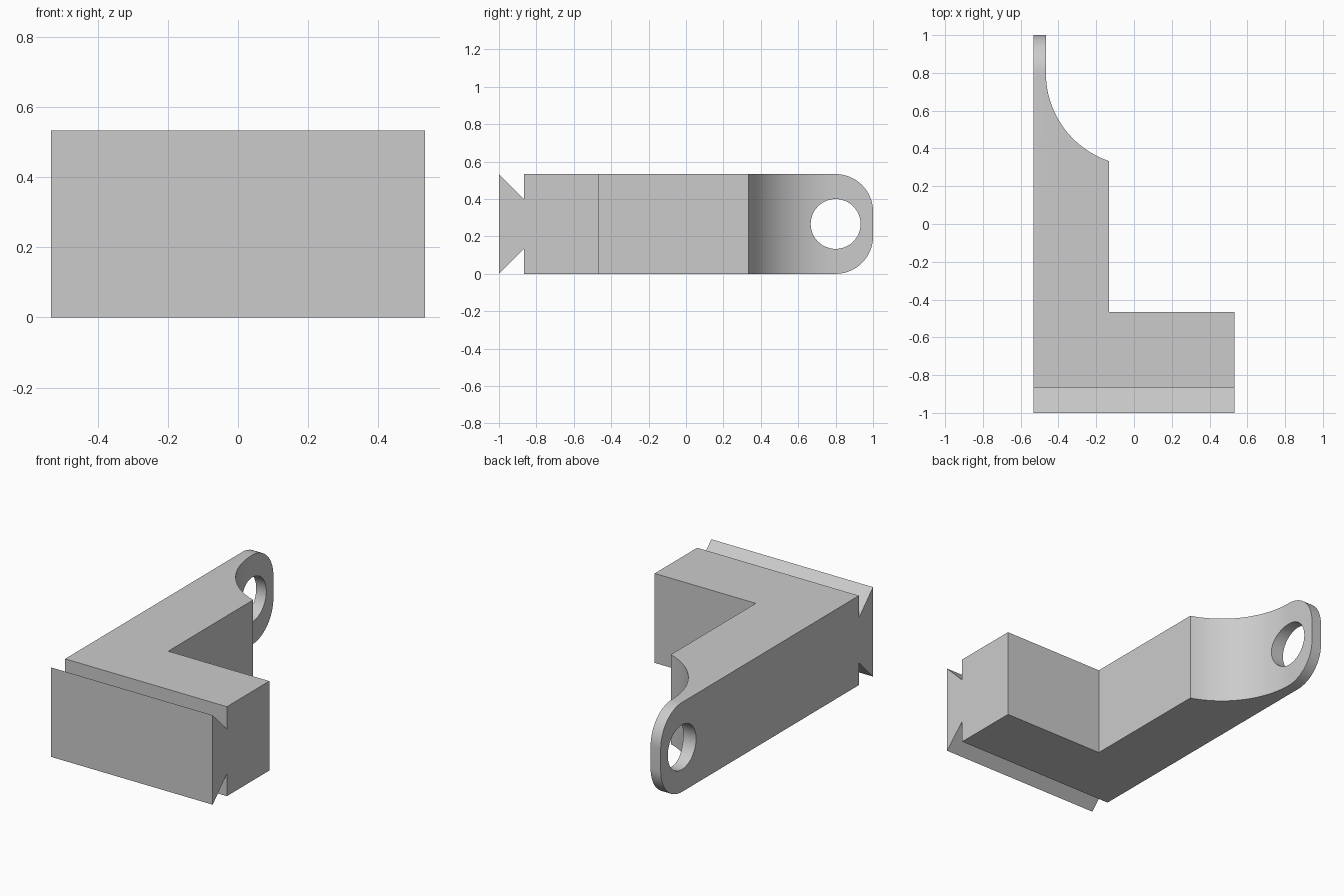
import bpy
import bmesh
from math import pi, cos, sin, atan2, hypot, radians
from mathutils import Vector

default = bpy.data.objects.get("Cube")
if default:
    bpy.data.objects.remove(default, do_unlink=True)

U = 1 / 15          # design unit: the part is 30 long, 16 wide, 8 high
HEIGHT = 8 * U

grey = bpy.data.materials.new("plain grey")
grey.use_nodes = True
colour = (0.6, 0.6, 0.6, 1)
grey.diffuse_color = colour
grey.node_tree.nodes["Principled BSDF"].inputs["Base Color"].default_value = colour


def arc(cx, cy, r, start, end, steps):
    """Points along a circular arc, angles in radians."""
    angles = [start + (end - start) * i / steps for i in range(steps + 1)]
    return [(cx + r * cos(a), cy + r * sin(a)) for a in angles]


def prism(name, outline, place, sweep):
    """Extrude a closed 2D outline, placed in 3D, along the sweep vector."""
    bm = bmesh.new()
    face = bm.faces.new([bm.verts.new(place(a * U, b * U)) for a, b in outline])
    ext = bmesh.ops.extrude_face_region(bm, geom=[face])
    verts = [g for g in ext["geom"] if isinstance(g, bmesh.types.BMVert)]
    bmesh.ops.translate(bm, verts=verts, vec=Vector(sweep))
    bmesh.ops.recalc_face_normals(bm, faces=bm.faces)
    mesh = bpy.data.meshes.new(name)
    bm.to_mesh(mesh)
    bm.free()
    mesh.materials.append(grey)
    obj = bpy.data.objects.new(name, mesh)
    bpy.context.collection.objects.link(obj)
    return obj


def combine(target, cutter, operation):
    """Apply a boolean and remove its cutter."""
    cutter.hide_render = True
    mod = target.modifiers.new(operation, "BOOLEAN")
    mod.operation = operation
    mod.solver = "EXACT"
    mod.object = cutter
    bpy.context.view_layer.objects.active = target
    bpy.ops.object.modifier_apply(modifier=mod.name)
    bpy.data.objects.remove(cutter, do_unlink=True)


# L-shaped plan with a concave sweep thinning the arm into a tab
cx, cy = 0.4, 12
radius = hypot(-2 - cx, 5 - cy)
sweep_start = atan2(5 - cy, -2 - cx) + 2 * pi
plan = [(-8, -17), (8, -17), (8, -7), (-2, -7)]
plan += arc(cx, cy, radius, sweep_start, pi, 24)
plan += [(-7, 17), (-8, 17)]
bracket = prism("dovetail_bracket", plan,
                lambda x, y: (x, y, -0.1), (0, 0, HEIGHT + 0.2))

# Side profile: dovetail at the front, rounded tab corners at the back
side = [(-15, 8), (-15, 0), (-13, 2), (-13, 0)]
side += arc(12, 3, 3, -pi / 2, 0, 16)
side += arc(12, 5, 3, 0, pi / 2, 16)
side += [(-13, 8), (-13, 6)]
side_profile = prism("side_profile", side, lambda y, z: (-1, y, z), (2, 0, 0))
combine(bracket, side_profile, "INTERSECT")

# Round hole through the tab
hole = prism("tab_hole", arc(12, 4, 2, 0, 2 * pi, 48)[:-1],
             lambda y, z: (-0.8, y, z), (0.8, 0, 0))
combine(bracket, hole, "DIFFERENCE")

bpy.ops.object.select_all(action="DESELECT")
bracket.select_set(True)
bpy.context.view_layer.objects.active = bracket
bpy.ops.object.shade_smooth_by_angle(angle=radians(15))
